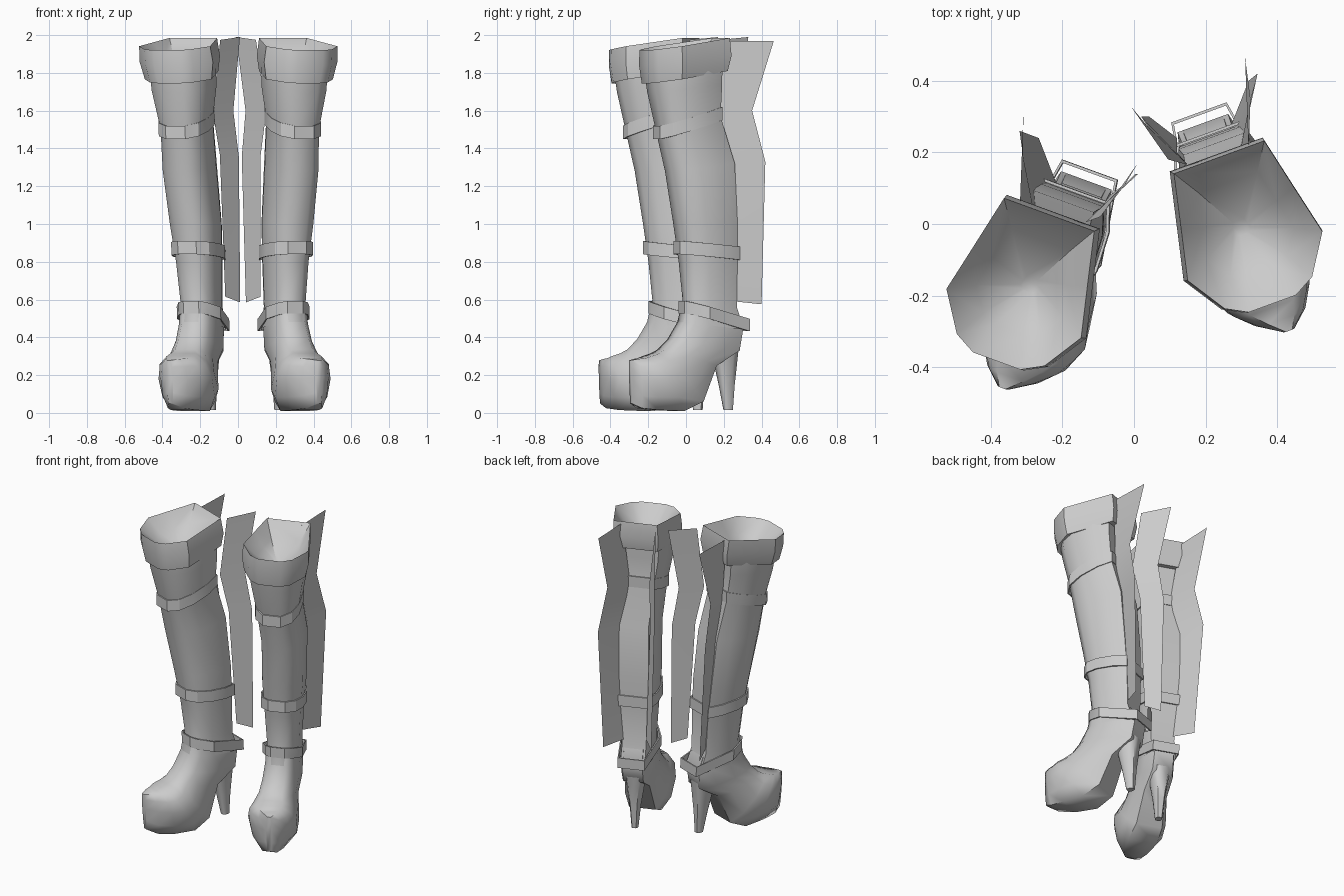
import bpy, bmesh, math

cube = bpy.data.objects.get("Cube")
if cube:
    bpy.data.objects.remove(cube, do_unlink=True)

grey = bpy.data.materials.new("plain grey")
grey.use_nodes = True
GREY = (0.6, 0.6, 0.6, 1)
grey.diffuse_color = GREY
grey.node_tree.nodes["Principled BSDF"].inputs["Base Color"].default_value = GREY


def section(half):
    """Mirror half of a unit cross-section (sideways, forward)."""
    return half + [(-u, v) for u, v in reversed(half)]


# Square-backed leg, wedge-shaped cuff, boxy foot
LEG = section([(.75, -1), (.96, -.5), (1, .2), (.82, .7), (.4, 1)])
WEDGE = section([(.67, -1), (.84, -.3), (1, .35), (.65, .85), (.35, 1)])
SOLE = section([(.6, -1), (.92, -.5), (1, .2), (.87, .7), (.52, 1)])
YAW = math.radians(20)


def settle(x, y, z, side):
    """Left boot as is; right boot mirrored, set forward and leaning inward."""
    if side > 0:
        return x, y, z
    return -x + .038 * (2 - z), y - .16, z


def place(out, fwd, z, side):
    """Boot coordinates, turned out by the yaw, to world."""
    s, c = math.sin(YAW), math.cos(YAW)
    return settle(.24 + c * out + s * fwd, .15 + s * out - c * fwd, z, side)


def finish(bm, name, angle):
    bmesh.ops.recalc_face_normals(bm, faces=bm.faces)
    mesh = bpy.data.meshes.new(name)
    bm.to_mesh(mesh)
    bm.free()
    mesh.materials.append(grey)
    ob = bpy.data.objects.new(name, mesh)
    bpy.context.collection.objects.link(ob)
    bpy.ops.object.select_all(action='DESELECT')
    ob.select_set(True)
    bpy.context.view_layer.objects.active = ob
    bpy.ops.object.shade_smooth_by_angle(angle=math.radians(angle))


def loft(name, rings, side, shape=LEG, cap=False, loop=False, angle=60):
    """Skin rings given as front (fwd, z), back (fwd, z), half width, side shift."""
    bm = bmesh.new()
    rows = []
    for ff, fz, bf, bz, hw, shift in rings:
        rows.append([bm.verts.new(place(
            shift + u * hw, (ff + bf) / 2 + v * (ff - bf) / 2,
            (fz + bz) / 2 + v * (fz - bz) / 2, side)) for u, v in shape])
    n = len(shape)
    pairs = list(zip(rows, rows[1:])) + ([(rows[-1], rows[0])] if loop else [])
    for a, b in pairs:
        for i in range(n):
            j = (i + 1) % n
            bm.faces.new((a[i], a[j], b[j], b[i]))
    if cap:
        bm.faces.new(rows[-1])
    finish(bm, name, angle)


def strap(name, front, back, hw, height, side, shape=LEG):
    """Closed thin band, tilted from front to back."""
    (ff, fz), (bf, bz) = front, back
    h, t = height / 2, .008
    loft(name, [(ff, fz - h, bf, bz - h, hw, 0), (ff, fz + h, bf, bz + h, hw, 0),
                (ff - t, fz + h, bf + t, bz + h, hw - t, 0),
                (ff - t, fz - h, bf + t, bz - h, hw - t, 0)],
         side, shape=shape, loop=True, angle=30)


def flap(name, rows, side):
    """Thin folded sheet hanging behind the shaft: root (x, y, z), edge (x, y, z)."""
    bm = bmesh.new()
    vs = [[bm.verts.new(settle(*p, side)) for p in row] for row in rows]
    for a, b in zip(vs, vs[1:]):
        bm.faces.new((a[0], a[1], b[1], b[0]))
    finish(bm, name, 20)


SHAFT = [
    (.37, 1.80, 0, 1.84, .165, 0),
    (.355, 1.70, 0, 1.74, .162, 0),
    (.31, 1.49, 0, 1.57, .128, 0),
    (.265, 1.28, -.075, 1.32, .128, .015),
    (.215, 1.0, -.095, 1.0, .125, .005),
    (.185, .8, -.10, .8, .11, 0),
    (.165, .6, -.10, .56, .098, 0),
    (.19, .48, -.14, .44, .10, 0),
]
# Ankle, instep, platform and pointed toe
FOOT = [
    (.165, .58, -.11, .54, .097, 0),
    (.19, .48, -.14, .44, .10, 0),
    (.245, .39, -.12, .33, .105, 0),
    (.30, .335, .01, .25, .11, 0),
    (.335, .315, .09, .06, .135, 0),
    (.38, .30, .20, .01, .148, 0),
    (.41, .29, .34, .015, .122, .005),
    (.45, .285, .43, .025, .075, .018),
    (.487, .278, .48, .05, .018, .028),
]
# Turned-over cuff: lower lip, outside, rim, then the shallow hollow inside
CUFF = [
    (.35, 1.77, 0, 1.81, .155, 0),
    (.385, 1.745, -.03, 1.81, .188, 0),
    (.40, 1.84, -.045, 1.89, .206, .005),
    (.40, 1.92, -.035, 1.985, .2, .01),
    (.31, 1.84, .04, 1.89, .13, .01),
    (.19, 1.79, .15, 1.80, .025, 0),
]
HEEL = [
    (.03, .42, -.13, .42, .075, 0),
    (.0, .29, -.12, .29, .052, 0),
    (-.03, .15, -.108, .15, .032, 0),
    (-.055, .015, -.10, .015, .02, 0),
]
OUTER_FLAP = [
    ((.32, .20, 1.97), (.31, .465, 1.97)),
    ((.29, .17, 1.6), (.325, .35, 1.6)),
    ((.30, .23, 1.33), (.345, .42, 1.33)),
    ((.265, .26, .59), (.32, .40, .575)),
]
INNER_FLAP = [
    ((.095, .18, 1.975), (-.01, .33, 1.99)),
    ((.15, .165, 1.6), (.04, .27, 1.6)),
    ((.12, .20, 1.365), (.02, .30, 1.355)),
    ((.12, .24, .615), (.042, .30, .585)),
]

for label, side in (("left", 1), ("right", -1)):
    loft(label + "_shaft", SHAFT, side)
    loft(label + "_foot", FOOT, side, shape=SOLE, cap=True)
    loft(label + "_cuff", CUFF, side, shape=WEDGE, cap=True, angle=40)
    loft(label + "_heel", HEEL, side, shape=SOLE, cap=True)
    strap(label + "_knee_strap", (.325, 1.485), (-.01, 1.585), .137, .07, side)
    strap(label + "_calf_strap", (.212, .875), (-.11, .845), .13, .07, side)
    strap(label + "_ankle_strap", (.185, .56), (-.172, .465), .123, .065, side, WEDGE)
    flap(label + "_outer_flap", OUTER_FLAP, side)
    flap(label + "_inner_flap", INNER_FLAP, side)
